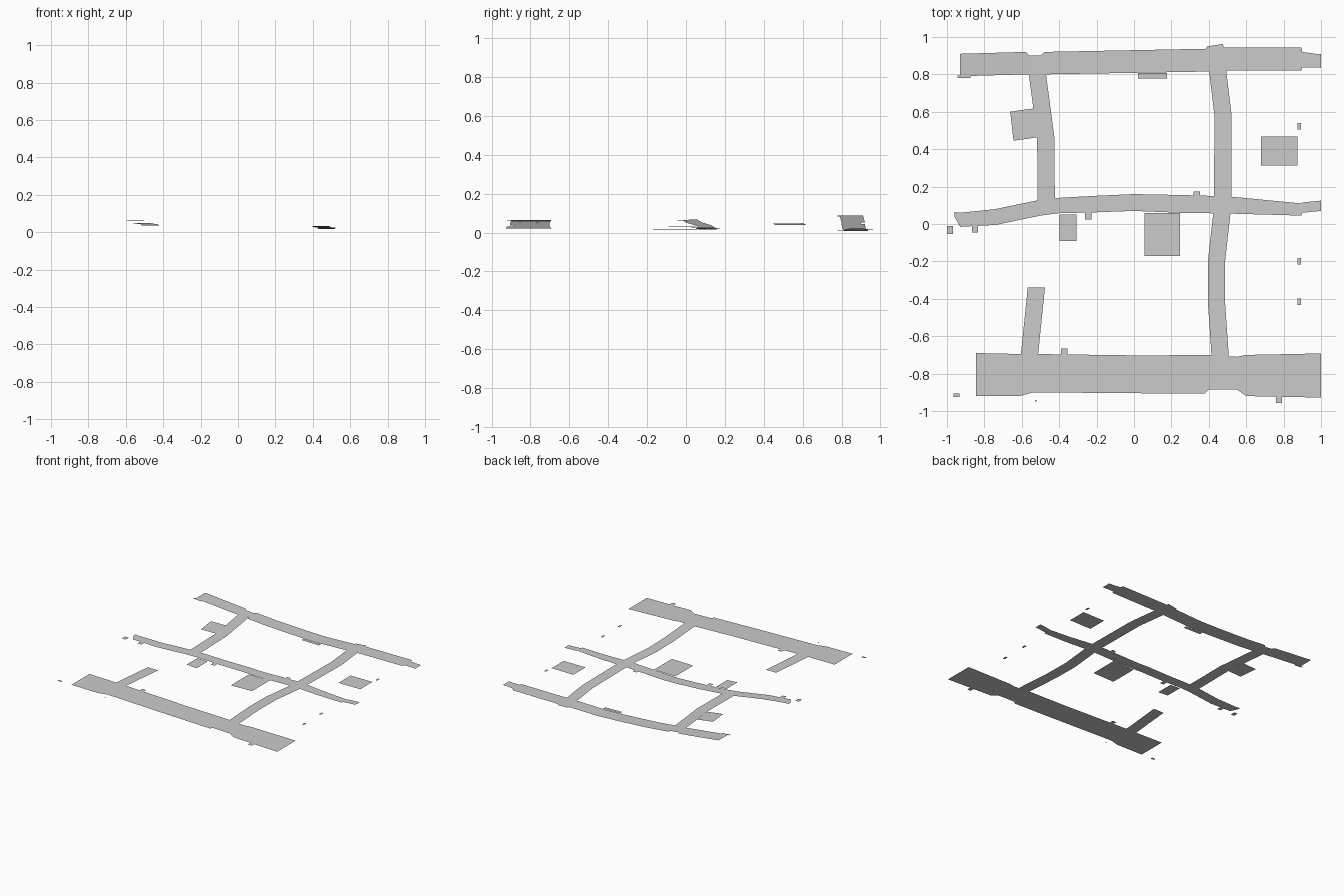
import bpy
import bmesh

cube = bpy.data.objects.get("Cube")
if cube:
    bpy.data.objects.remove(cube, do_unlink=True)

grey = bpy.data.materials.new("light_grey_paving")
grey.use_nodes = True
colour = (0.6, 0.6, 0.6, 1)
grey.diffuse_color = colour
grey.node_tree.nodes["Principled BSDF"].inputs["Base Color"].default_value = colour

# Height along x of each long street
NORTH = [(-0.93, 0.088), (-0.55, 0.049), (-0.3, 0.027), (0, 0.012), (0.15, 0.008), (0.45, 0.017), (1, 0.02)]
MIDDLE = [(-1, 0.068), (-0.9, 0.064), (-0.5, 0.037), (-0.2, 0.022), (0.1, 0.015), (0.45, 0.026), (0.7, 0.018), (1, 0.02)]
SOUTH = [(-1, 0.068), (-0.5, 0.061), (0.45, 0.034), (1, 0.021)]


def height(profile, x):
    if x <= profile[0][0]:
        return profile[0][1]
    for (a, za), (b, zb) in zip(profile, profile[1:]):
        if x <= b:
            return za + (zb - za) * (x - a) / (b - a)
    return profile[-1][1]


def build(name, quads):
    bm = bmesh.new()
    for quad in quads:
        bm.faces.new([bm.verts.new(p) for p in quad])
    bmesh.ops.remove_doubles(bm, verts=bm.verts[:], dist=0.0001)
    for f in bm.faces:
        f.normal_update()
        if f.normal.z < 0:
            f.normal_flip()
    mesh = bpy.data.meshes.new(name)
    bm.to_mesh(mesh)
    bm.free()
    mesh.materials.append(grey)
    obj = bpy.data.objects.new(name, mesh)
    bpy.context.collection.objects.link(obj)


def street(name, profile, stations):
    """Ribbon along x through stations (x, near edge, far edge)."""
    quads = []
    for a, b in zip(stations, stations[1:]):
        steps = max(1, round((b[0] - a[0]) / 0.08))
        rows = []
        for i in range(steps + 1):
            x, lo, hi = (p + (q - p) * i / steps for p, q in zip(a, b))
            z = height(profile, x)
            rows.append(((x, lo, z), (x, hi, z)))
        quads += [(p[0], q[0], q[1], p[1]) for p, q in zip(rows, rows[1:])]
    build(name, quads)


def lane(name, stations, width=0.092):
    """Ribbon along y through stations (left edge x, y, z)."""
    quads = [((a, y, z), (a + width, y, z), (b + width, v, w), (b, v, w))
             for (a, y, z), (b, v, w) in zip(stations, stations[1:])]
    build(name, quads)


def pad(name, profile, x, y, w, d, skew=0.0, lift=0.0):
    """Paved rectangle following the slope, centred on x, y."""
    corners = [(-1, -1), (1, -1), (1, 1), (-1, 1)]
    pts = [(x + i * w / 2 - j * skew, y + j * d / 2 + i * skew) for i, j in corners]
    build(name, [[(px, py, height(profile, px) + lift) for px, py in pts]])


# Long streets
street("north_street", NORTH, [
    (-0.93, 0.79, 0.91), (-0.58, 0.80, 0.92), (-0.56, 0.80, 0.90),
    (-0.50, 0.80, 0.90), (-0.48, 0.80, 0.92), (0.385, 0.815, 0.937),
    (0.39, 0.815, 0.95), (0.475, 0.82, 0.962), (0.48, 0.82, 0.945),
    (0.895, 0.82, 0.943), (0.90, 0.838, 0.92), (0.97, 0.838, 0.91), (1, 0.835, 0.91)])
street("middle_street", MIDDLE, [
    (-0.96, 0.04, 0.065), (-0.93, -0.015, 0.06), (-0.74, -0.005, 0.08), (-0.50, 0.045, 0.13),
    (-0.40, 0.058, 0.14), (-0.22, 0.062, 0.15), (0, 0.07, 0.16), (0.25, 0.06, 0.155),
    (0.50, 0.056, 0.148), (0.895, 0.045, 0.11), (0.90, 0.06, 0.115), (1, 0.07, 0.125)])
street("south_street", SOUTH, [
    (-0.845, -0.92, -0.69), (-0.61, -0.92, -0.695), (-0.54, -0.90, -0.695),
    (0.05, -0.905, -0.703), (0.38, -0.905, -0.70), (0.40, -0.885, -0.70),
    (0.55, -0.885, -0.71), (0.60, -0.92, -0.70), (1, -0.928, -0.692)])

# Connecting lanes
lane("northwest_lane", [(-0.565, 0.82, 0.049), (-0.518, 0.465, 0.042), (-0.515, 0.12, 0.037)])
lane("northeast_lane", [(0.40, 0.83, 0.017), (0.43, 0.58, 0.019), (0.428, 0.13, 0.025)])
lane("southeast_lane", [(0.425, 0.07, 0.025), (0.395, -0.2, 0.028),
                        (0.395, -0.42, 0.031), (0.415, -0.71, 0.034)])
lane("southwest_lane", [(-0.568, -0.34, 0.06), (-0.605, -0.70, 0.062)])

# Yards beside the streets
pad("west_yard", MIDDLE, -0.588, 0.532, 0.13, 0.155, 0.009)
pad("centre_west_yard", MIDDLE, -0.352, -0.02, 0.09, 0.14)
pad("centre_yard", MIDDLE, 0.15, -0.055, 0.19, 0.23)
pad("east_yard", MIDDLE, 0.777, 0.39, 0.195, 0.155)
pad("north_yard", NORTH, 0.10, 0.792, 0.155, 0.028)

# Small isolated slabs and kerb stubs
for i, y in enumerate((0.523, -0.20, -0.415)):
    pad(f"east_slab_{i + 1}", MIDDLE, 0.883, y, 0.018, 0.034)
pad("west_slab", MIDDLE, -0.985, -0.032, 0.032, 0.042)
pad("southwest_slab", SOUTH, -0.95, -0.915, 0.032, 0.018)
pad("south_dot_slab", SOUTH, -0.525, -0.945, 0.01, 0.01)
pad("north_kerb", NORTH, -0.91, 0.787, 0.07, 0.015)
pad("middle_west_kerb", MIDDLE, -0.85, -0.025, 0.034, 0.04)
pad("middle_kerb", MIDDLE, -0.245, 0.045, 0.034, 0.04)
pad("middle_far_kerb", MIDDLE, 0.335, 0.155, 0.034, 0.04)
pad("south_far_kerb", SOUTH, -0.372, -0.685, 0.034, 0.04)
pad("south_near_kerb", SOUTH, 0.775, -0.937, 0.034, 0.04)


# Rows of small paving tiles
def tile_row(name, profile, start, end, y):
    quads = []
    x = start
    while x < end:
        quads.append([(px, py, height(profile, px) + 0.001) for px, py in
                      ((x, y - 0.005), (x + 0.009, y - 0.005), (x + 0.009, y + 0.005), (x, y + 0.005))])
        x += 0.018
    build(name, quads)


tile_row("north_tiles_far", NORTH, 0.25, 0.39, 0.897)
tile_row("north_tiles_near", NORTH, 0.33, 0.40, 0.853)
tile_row("middle_tiles_west", MIDDLE, 0.18, 0.37, 0.118)
tile_row("middle_tiles_east", MIDDLE, 0.52, 0.81, 0.11)
tile_row("south_tiles_far", SOUTH, -0.19, 0.05, -0.763)
tile_row("south_tiles_near", SOUTH, -0.17, -0.01, -0.853)
